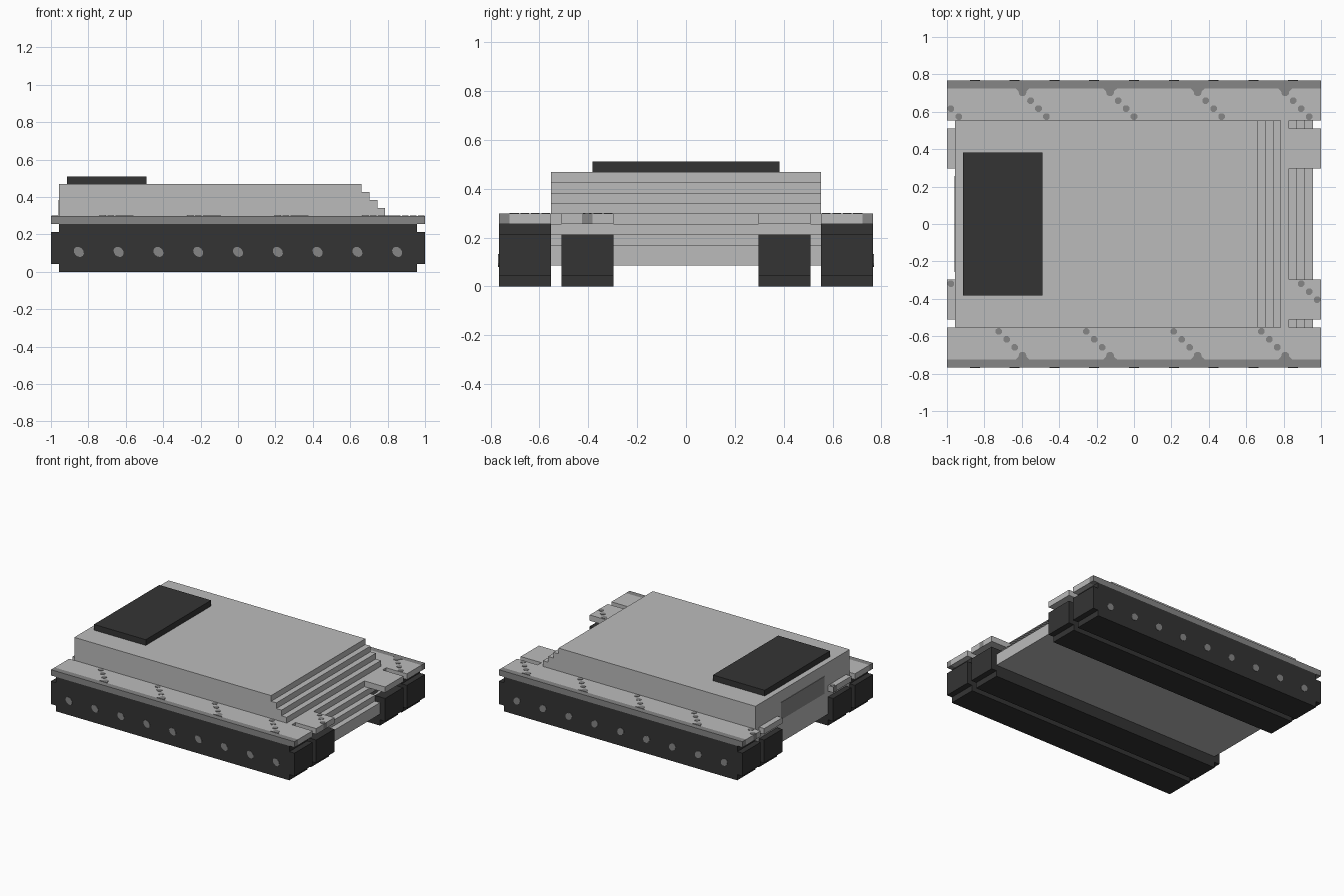
import bpy, bmesh, math
from mathutils import Matrix, Vector

cube = bpy.data.objects.get("Cube")
if cube:
    bpy.data.objects.remove(cube, do_unlink=True)

U = 2 / 47          # one block
T = 0.003           # thickness of painted plates


def material(name, v):
    m = bpy.data.materials.new(name)
    m.use_nodes = True
    m.diffuse_color = (v, v, v, 1)
    m.node_tree.nodes["Principled BSDF"].inputs["Base Color"].default_value = (v, v, v, 1)
    return m


LIGHT = material("light_grey", 0.50)
MID = material("mid_grey", 0.24)
DARK = material("dark_grey", 0.034)


def finish(name, bm, mat):
    bmesh.ops.recalc_face_normals(bm, faces=bm.faces)
    me = bpy.data.meshes.new(name)
    bm.to_mesh(me)
    bm.free()
    me.materials.append(mat)
    ob = bpy.data.objects.new(name, me)
    bpy.context.collection.objects.link(ob)
    return ob


def add_prism(bm, pts, depth):
    """Extrude a closed outline of 3D points along a vector."""
    f = bm.faces.new([bm.verts.new(p) for p in pts])
    r = bmesh.ops.extrude_face_region(bm, geom=[f])
    bmesh.ops.translate(bm, vec=Vector(depth),
                        verts=[v for v in r["geom"] if isinstance(v, bmesh.types.BMVert)])


def prism_y(name, profile, y0, y1, mat):
    """Side profile in blocks (x from the rear end), extruded across y."""
    bm = bmesh.new()
    add_prism(bm, [(-1 + x * U, y0 * U, z * U) for x, z in profile], (0, (y1 - y0) * U, 0))
    return finish(name, bm, mat)


def box(name, x0, x1, y0, y1, z0, z1, mat):
    return prism_y(name, [(x0, z0), (x1, z0), (x1, z1), (x0, z1)], y0, y1, mat)


def span(side, a, b):
    return (a, b) if side > 0 else (-b, -a)


# Hull: stepped nose below and stepped slope above
profile = [(1, 2), (46, 2)]
for x, z in [(46, 4), (45, 5), (44, 6), (43, 7), (42, 8), (41, 9), (40, 10), (39, 11)]:
    profile += [(x, z), (x - 1, z)]
profile[-1] = (1, 11)
prism_y("hull", profile, -13, 13, LIGHT)

# Roof hatch and rear panel
box("roof_hatch", 2, 12, -9, 9, 11, 12, DARK)
box("rear_panel", 1 - T / U, 1, -6, 6, 6, 9, MID)

for side, label in ((1, "left"), (-1, "right")):
    # Tracks with notched ends
    a, b = span(side, 13, 18)
    prism_y("outer_track_" + label,
            [(1, 0), (46, 0), (46, 1), (47, 1), (47, 5), (46, 5), (46, 6),
             (1, 6), (1, 5), (0, 5), (0, 1), (1, 1)], a, b, DARK)
    a, b = span(side, 7, 12)
    prism_y("inner_track_" + label,
            [(1, 0), (46, 0), (46, 1), (47, 1), (47, 5), (0, 5), (0, 1), (1, 1)], a, b, DARK)

    # Fenders
    box("inner_fender_front_" + label, 42.5, 47, a, b, 6, 7, LIGHT)
    box("inner_fender_rear_" + label, 0, 1.5, a, b, 6, 7, LIGHT)
    a, b = span(side, 13, 17)
    box("outer_fender_" + label, 0, 47, a, b, 6, 7, LIGHT)
    a, b = span(side, 17, 18)
    box("fender_edge_" + label, 0, 47, a, b, 6, 7, MID)

    # Wheel hubs, slightly stretched along a diagonal
    bm = bmesh.new()
    for i in range(3, 44, 5):
        pts = []
        for k in range(12):
            t = k * math.tau / 12
            d, e = 0.030 * math.cos(t), 0.024 * math.sin(t)
            c = math.sqrt(0.5)
            pts.append((-1 + (i + .5) * U + (d + e) * c, side * 18 * U, 2.5 * U + (e - d) * c))
        add_prism(bm, pts, (0, side * T, 0))
    finish("wheel_hubs_" + label, bm, MID)

# Diagonal dotted stripes on the fenders
bm = bmesh.new()
z = 7 * U
for j in list(range(-17, -6)) + list(range(7, 17)):
    row = j if j >= 0 else -j - 1
    side = 1 if j >= 0 else -1
    for i in range(47):
        inner = 7 <= row <= 11 and (i >= 43 or i == 0)
        if (i + j) % 11 != 3 or not (inner or row >= 13):
            continue
        x, y = -1 + (i + .5) * U, (j + .5) * U
        if row == 16:
            # Flared root that meets the edge band
            pts = [(x + px, y + side * py, z) for px, py in
                   [(-.036, .0213), (-.022, .008), (-.018, -.010), (-.008, -.018),
                    (.008, -.018), (.018, -.010), (.022, .008), (.036, .0213)]]
        else:
            pts = [(x + .019 * math.cos(k * math.tau / 8 + .39),
                    y + .019 * math.sin(k * math.tau / 8 + .39), z) for k in range(8)]
        add_prism(bm, pts, (0, 0, T))
        # Stripe wraps over the end of the fender
        if i in (0, 46):
            s = -1 if i == 0 else 1
            add_prism(bm, [(s, j * U, 6 * U), (s, (j + 1) * U, 6 * U),
                           (s, (j + 1) * U, z), (s, j * U, z)], (s * 0.001, 0, 0))
finish("fender_stripes", bm, MID)
